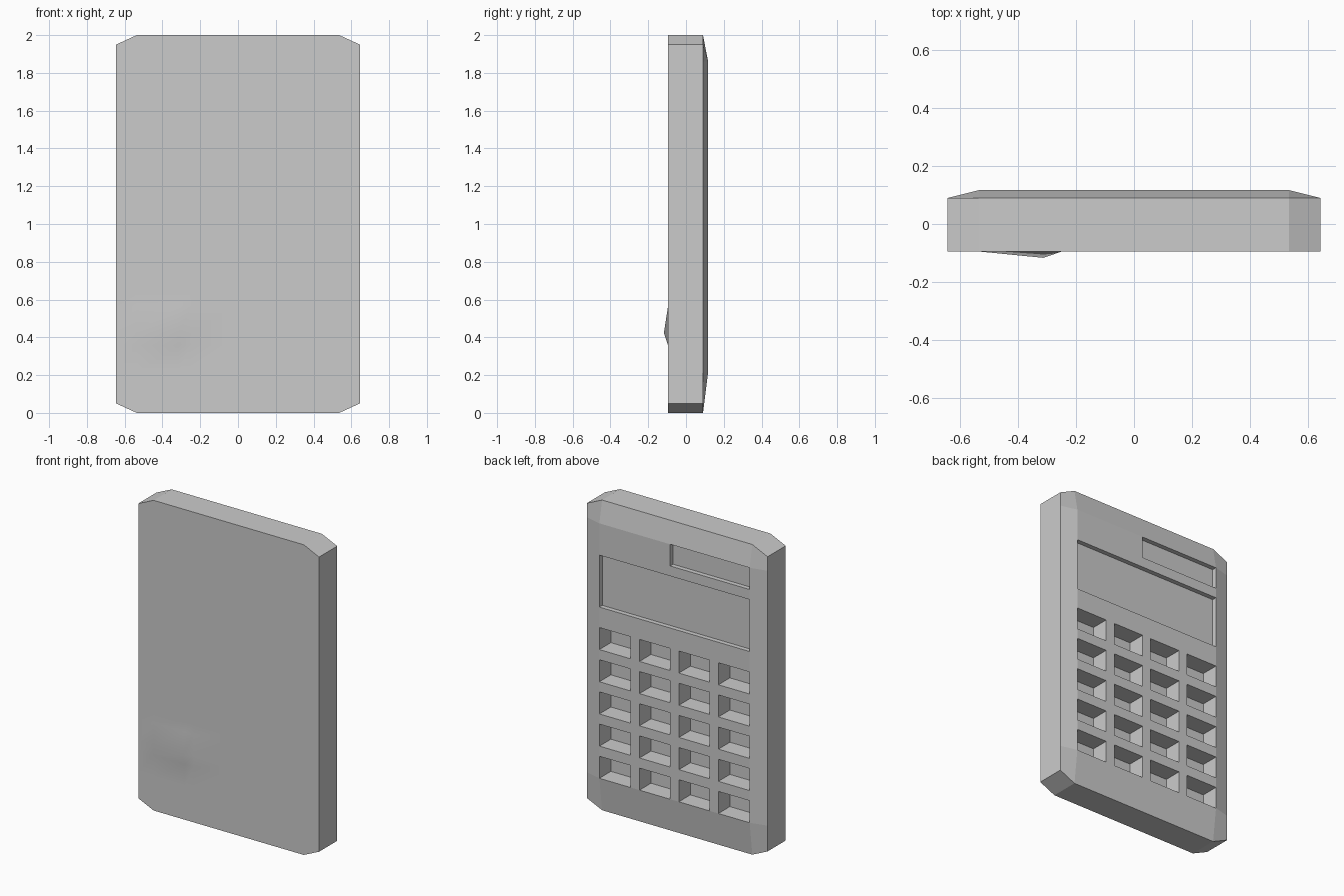
import bpy, bmesh

if "Cube" in bpy.data.objects:
    bpy.data.objects.remove(bpy.data.objects["Cube"])

# Grid lines shared by front and back: outer rim, plateau edge, key and window edges
half = [0.031, 0.25, 0.313, 0.536, 0.645]
xs = [-x for x in reversed(half)] + half
zs = [0.0]
for row in range(5):
    low = 0.216 + 0.2075 * row
    zs += [low, low + 0.142]
zs += [1.32, 1.655, 1.72, 1.86, 2.0]
nx, nz = len(xs), len(zs)
FRONT, RIM, TOP = -0.095, 0.09, 0.117

bm = bmesh.new()


def is_rim(i, j):
    return i in (0, nx - 1) or j in (0, nz - 1)


def sheet(rim_y, inner_y):
    """Grid of quads whose four corners are pulled in to make chamfers."""
    v = {}
    for i, x in enumerate(xs):
        for j, z in enumerate(zs):
            if i in (0, nx - 1):
                z = min(max(z, 0.05), 1.95)
            v[i, j] = bm.verts.new((x, rim_y if is_rim(i, j) else inner_y, z))
    f = {}
    for i in range(nx - 1):
        for j in range(nz - 1):
            f[i, j] = bm.faces.new((v[i, j], v[i + 1, j], v[i + 1, j + 1], v[i, j + 1]))
    return v, f


# Plain face and raised key face
front, front_faces = sheet(FRONT, FRONT)
back, back_faces = sheet(RIM, TOP)
front[2, 3].co.y = -0.117      # small soft bump on the plain side
for f in front_faces.values():
    f.smooth = True

# Side walls
loop = ([(i, 0) for i in range(nx - 1)] + [(nx - 1, j) for j in range(nz - 1)]
        + [(i, nz - 1) for i in range(nx - 1, 0, -1)] + [(0, j) for j in range(nz - 1, 0, -1)])
for a, b in zip(loop, loop[1:] + loop[:1]):
    bm.faces.new((front[a], front[b], back[b], back[a]))
bmesh.ops.recalc_face_normals(bm, faces=bm.faces[:])


def recess(columns, rows, depth):
    cells = [back_faces[i, j] for i in columns for j in rows]
    out = bmesh.ops.extrude_face_region(bm, geom=cells)["geom"]
    moved = [g for g in out if isinstance(g, bmesh.types.BMVert)]
    bmesh.ops.translate(bm, verts=moved, vec=(0, -depth, 0))
    bmesh.ops.delete(bm, geom=[f for f in cells if f.is_valid], context='FACES')


# Key wells
for i in (1, 3, 5, 7):
    for j in (1, 3, 5, 7, 9):
        recess([i], [j], 0.117)
# Display window and solar cell window
recess(range(1, 8), [11], 0.03)
recess(range(1, 5), [13], 0.03)

# Sharp border so only the bump is shaded softly
for e in bm.edges:
    if len(e.link_faces) == 2 and e.calc_face_angle(0) > 0.6:
        e.smooth = False

mesh = bpy.data.meshes.new("calculator_body")
bm.to_mesh(mesh)
bm.free()
body = bpy.data.objects.new("calculator_body", mesh)
bpy.context.collection.objects.link(body)
